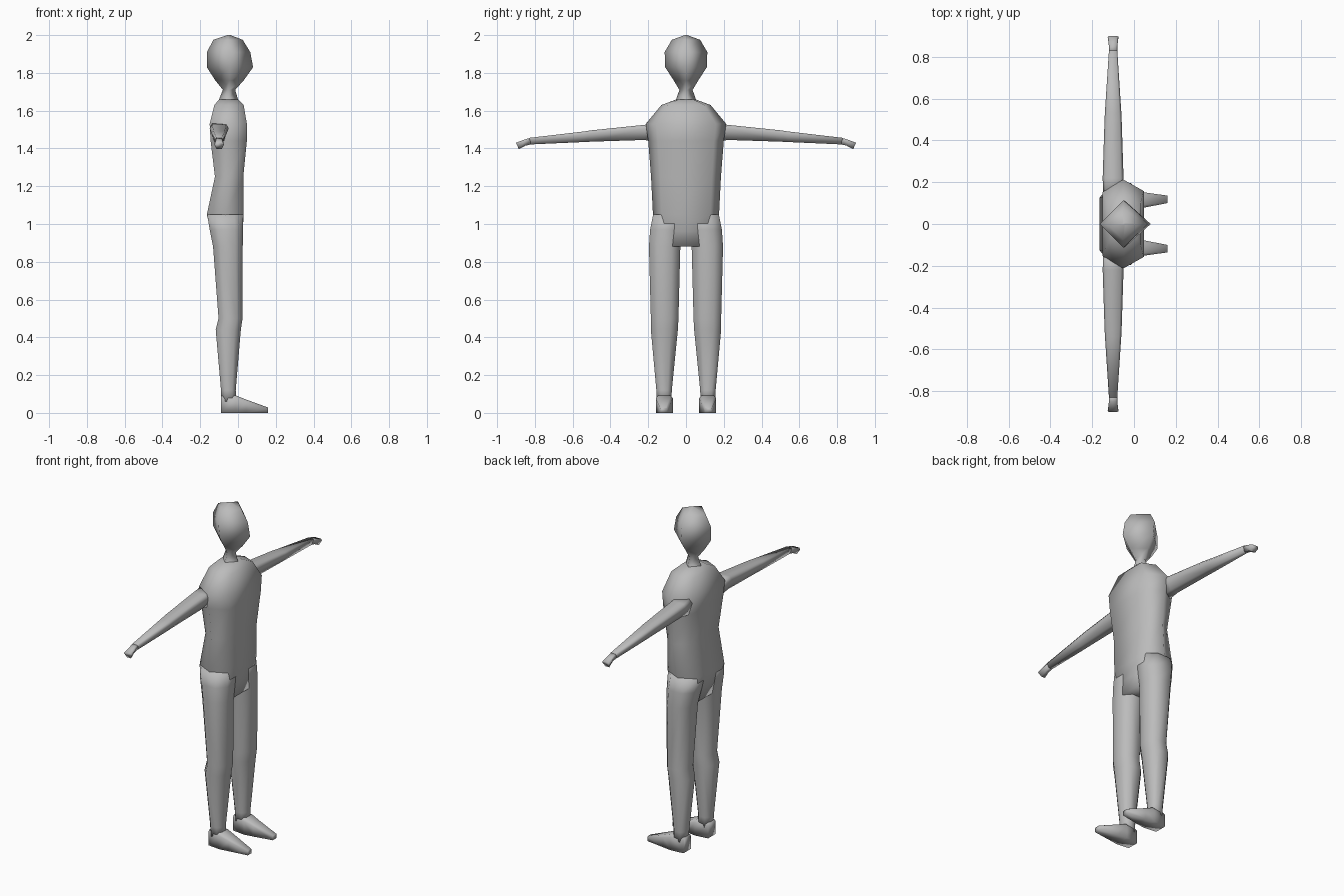
import bpy, bmesh, math
from mathutils import Vector

cube = bpy.data.objects.get("Cube")
if cube:
    bpy.data.objects.remove(cube, do_unlink=True)

grey = bpy.data.materials.new("plain grey")
grey.use_nodes = True
grey.diffuse_color = (0.5, 0.5, 0.5, 1)
grey.node_tree.nodes["Principled BSDF"].inputs["Base Color"].default_value = (0.5, 0.5, 0.5, 1)

# Unit cross-sections, each fitted into a range by loft()
DIAMOND = [(1, 0), (0, 1), (-1, 0), (0, -1)]
OCTAGON = [(1, .45), (.5, 1), (-.5, 1), (-1, .45), (-1, -.45), (-.5, -1), (.5, -1), (1, -.45)]
HEXAGON = [(1, .74), (0, 1), (-1, .72), (-1, -.72), (0, -1), (1, -.74)]
ARM = [(.75, 1), (1, .5), (.5, -1), (-.5, -1), (-1, .5), (-.75, 1)]
BOX = [(1, .7), (.7, 1), (-.7, 1), (-1, .7), (-1, -1), (1, -1)]


def loft(name, shape, rows, axis, side=1):
    """Rows are (position, a_min, a_max, b_min, b_max) along the axis."""
    bm = bmesh.new()
    rings = []
    for p, a0, a1, b0, b1 in rows:
        ring = []
        for u, v in shape:
            a = (a0 + a1) / 2 + u * (a1 - a0) / 2
            b = (b0 + b1) / 2 + v * (b1 - b0) / 2
            co = {"z": (a, b, p), "y": (a, p, b), "x": (p, a, b)}[axis]
            ring.append(bm.verts.new(Vector((co[0], co[1] * side, co[2]))))
        rings.append(ring)
    n = len(shape)
    for low, high in zip(rings, rings[1:]):
        for i in range(n):
            j = (i + 1) % n
            bm.faces.new((low[i], low[j], high[j], high[i]))
    bm.faces.new(rings[0])
    bm.faces.new(rings[-1])
    bmesh.ops.recalc_face_normals(bm, faces=bm.faces)
    for f in bm.faces:
        f.smooth = True
    mesh = bpy.data.meshes.new(name)
    bm.to_mesh(mesh)
    bm.free()
    mesh.materials.append(grey)
    obj = bpy.data.objects.new(name, mesh)
    bpy.context.collection.objects.link(obj)
    return obj


# Head and neck, four-sided
loft("head", DIAMOND, [
    (1.63, -.11, .01, -.06, .06), (1.66, -.10, .00, -.052, .052),
    (1.71, -.08, -.015, -.035, .035), (1.76, -.12, .03, -.065, .065),
    (1.83, -.165, .08, -.11, .11), (1.91, -.165, .065, -.113, .113),
    (1.975, -.13, .025, -.075, .075), (2.0, -.055, -.04, -.006, .006)], "z")

# Torso, narrowing to the crotch
loft("torso", HEXAGON, [
    (.88, -.125, .022, -.10, .10), (.96, -.145, .025, -.14, .14),
    (1.05, -.165, .03, -.175, .175), (1.25, -.122, .028, -.185, .185),
    (1.44, -.145, .047, -.20, .20), (1.53, -.15, .047, -.213, .213),
    (1.63, -.125, .03, -.13, .13), (1.66, -.10, .00, -.05, .05)], "z")

for side, label in ((1, "right"), (-1, "left")):
    # Leg with a bend at the knee
    loft(label + "_leg", OCTAGON, [
        (.06, -.088, -.01, .077, .155), (.12, -.09, -.012, .075, .157),
        (.44, -.118, .015, .043, .186), (.50, -.103, .024, .040, .186),
        (.88, -.132, .025, .03, .196), (.97, -.15, .027, .016, .19),
        (1.05, -.163, .028, .01, .174)], "z", side)
    # Foot tapering to the toe
    loft(label + "_foot", BOX, [
        (-.09, .08, .152, 0, .09), (-.01, .07, .16, 0, .092),
        (.045, .078, .152, 0, .07), (.16, .10, .136, 0, .028)], "x", side)
    # Arm reaching sideways, ending in a small drooping hand
    loft(label + "_arm", ARM, [
        (.14, -.148, -.048, 1.43, 1.535), (.22, -.15, -.05, 1.445, 1.525),
        (.50, -.141, -.059, 1.436, 1.496), (.54, -.139, -.061, 1.434, 1.49),
        (.83, -.12, -.08, 1.421, 1.456)], "y", side)
    hand = loft(label + "_hand", ARM, [
        (.82, -.12, -.08, 1.421, 1.457), (.85, -.12, -.08, 1.415, 1.449),
        (.892, -.126, -.074, 1.396, 1.430)], "y", side)
    # Slant the fingertips
    for v in hand.data.vertices:
        if abs(v.co.y) > .88:
            v.co.y = side * (.9 - (1.43 - v.co.z) * .45)
